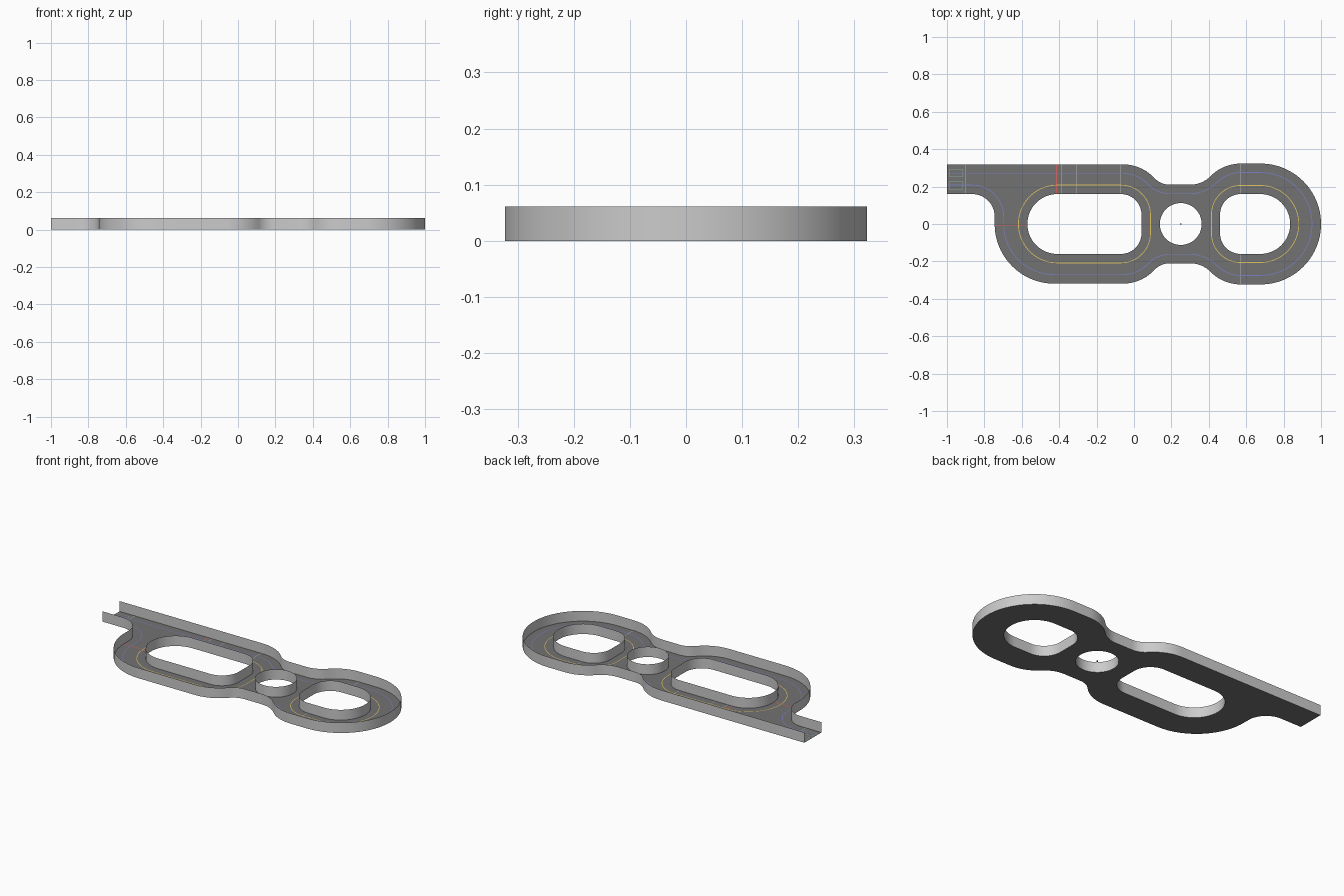
import bpy, bmesh
from math import sin, cos, atan, radians, pi

if "Cube" in bpy.data.objects:
    bpy.data.objects.remove(bpy.data.objects["Cube"])

WALL = 0.061      # wall height
PAINT = 0.0012    # painted markings sit just above the floor
HALF = 0.319      # half width of the long loop
BULB = 0.323      # half width of the round loop


def material(name, rgb):
    m = bpy.data.materials.new(name)
    m.diffuse_color = (*rgb, 1)
    m.use_nodes = True
    m.node_tree.nodes["Principled BSDF"].inputs["Base Color"].default_value = m.diffuse_color
    return m


DARK = material("floor_dark", (0.17, 0.17, 0.17))
YELLOW = material("paint_yellow", (0.75, 0.55, 0.12))
BLUE = material("paint_blue", (0.2, 0.22, 0.55))
RED = material("paint_red", (0.7, 0.12, 0.1))
PALE = material("paint_pale", (0.5, 0.5, 0.5))
GREEN = material("paint_green", (0.25, 0.4, 0.3))


def make(name, bm, mat=None, smooth=False):
    me = bpy.data.meshes.new(name)
    bm.to_mesh(me)
    bm.free()
    ob = bpy.data.objects.new(name, me)
    bpy.context.collection.objects.link(ob)
    if mat:
        me.materials.append(mat)
    if smooth:
        bpy.ops.object.select_all(action='DESELECT')
        ob.select_set(True)
        bpy.context.view_layer.objects.active = ob
        bpy.ops.object.shade_smooth_by_angle(angle=radians(35))
    return ob


def arc(cx, cy, r, a0, a1, n=20):
    return [(cx + r * cos(radians(a0 + (a1 - a0) * i / n)),
             cy + r * sin(radians(a0 + (a1 - a0) * i / n))) for i in range(n + 1)]


def s_curve(xp, yp, xv, yv, xm, d, n=10):
    """Tangent arcs from a peak to a valley, moved inwards by d."""
    s = 1 if xv > xp else -1
    t = 2 * atan((yp - yv) / abs(xv - xp))
    r1, r2 = abs(xm - xp) / sin(t), abs(xv - xm) / sin(t)
    pts = [(xp + s * (r1 - d) * sin(t * i / n), yp - r1 + (r1 - d) * cos(t * i / n))
           for i in range(n + 1)]
    pts += [(xv - s * (r2 + d) * sin(t * i / n), yv + r2 - (r2 + d) * cos(t * i / n))
            for i in range(n - 1, -1, -1)]
    return pts


def outline(d=0.0):
    """Outer edge from the lane end, clockwise, back to the lane end."""
    waist = s_curve(-0.06, HALF, 0.19, 0.21, 0.11, d)
    waist += s_curve(0.57, BULB, 0.30, 0.21, 0.41, d)[::-1]
    end = arc(1 - BULB, 0, BULB - d, 90, -90, 48)
    lower = [(x, -y) for x, y in waist[::-1]]
    left = arc(-0.745 + HALF, 0, HALF - d, -90, -180, 24)
    fillet = arc(-0.865, 0.04, 0.12 + d, 0, 90, 16)
    return [(-1, HALF - d)] + waist + end + lower + left + fillet + [(-1, 0.16 + d)]


def slot(x0, x1, round_right, d=0.0):
    """Opening with one half-round end and one squarer end."""
    h, r = 0.16, 0.11
    s = 1 if round_right else -1
    xr, xs = (x1, x0) if round_right else (x0, x1)
    pts = arc(s * xr - h, 0, h + d, -90, 90, 36)
    pts += arc(s * xs + r, h - r, r + d, 90, 180, 14)
    pts += arc(s * xs + r, r - h, r + d, 180, 270, 14)
    return [(s * x, y) for x, y in pts]


def long_slot(d=0.0):
    return slot(-0.57, 0.04, False, d)


def short_slot(d=0.0):
    return slot(0.46, 0.835, True, d)


def round_hole(d=0.0):
    return arc(0.25, 0, 0.112 + d, 0, 360, 48)[:-1]


def bridge(name, a, za, b, zb, closed, mat=None, smooth=False):
    """Strip of quads between two matching paths."""
    bm = bmesh.new()
    va = [bm.verts.new((x, y, za)) for x, y in a]
    vb = [bm.verts.new((x, y, zb)) for x, y in b]
    n = len(va)
    for i in range(n if closed else n - 1):
        j = (i + 1) % n
        bm.faces.new((va[i], va[j], vb[j], vb[i]))
    return make(name, bm, mat, smooth)


def painted_rect(name, x0, x1, y0, y1, mat):
    return bridge(name, [(x0, y0), (x1, y0)], PAINT, [(x0, y1), (x1, y1)], PAINT, False, mat)


# floor plate with three openings
bm = bmesh.new()
for loop in (outline(), long_slot(), short_slot(), round_hole()):
    vs = [bm.verts.new((x, y, 0)) for x, y in loop]
    for i, v in enumerate(vs):
        bm.edges.new((v, vs[(i + 1) % len(vs)]))
bmesh.ops.triangle_fill(bm, use_beauty=True, use_dissolve=False,
                        edges=bm.edges[:], normal=(0, 0, 1))
for f in bm.faces:
    if f.normal.z < 0:
        f.normal_flip()
make("floor", bm, DARK)

# thin walls, open at the lane end
for name, path, closed in (("outer_wall", outline, False),
                           ("long_opening_wall", long_slot, True),
                           ("short_opening_wall", short_slot, True),
                           ("round_opening_wall", round_hole, True)):
    bridge(name, path(), 0, path(), WALL, closed, None, True)

# painted lines following the walls
W = 0.002
for name, path, d, closed, mat in (("outer_line", outline, 0.048, False, BLUE),
                                   ("long_loop_line", long_slot, 0.048, True, YELLOW),
                                   ("short_loop_line", short_slot, 0.046, True, YELLOW)):
    bridge(name, path(d + W), PAINT, path(d - W), PAINT, closed, mat)

# lines across the track
for name, x, y0, y1, w, mat in (("start_line", -0.415, 0.162, HALF, 0.003, RED),
                                ("grid_line_a", -0.39, 0.162, HALF, 0.0015, PALE),
                                ("grid_line_b", -0.305, 0.162, HALF, 0.0015, PALE),
                                ("sector_line_a", -0.07, 0.162, HALF, 0.0015, PALE),
                                ("sector_line_b", 0.57, 0.162, BULB, 0.0015, PALE),
                                ("sector_line_c", 0.57, -BULB, -0.162, 0.0015, PALE),
                                ("lane_line", -0.90, 0.162, HALF, 0.0015, PALE)):
    painted_rect(name, x - w, x + w, y0, y1, mat)
painted_rect("side_line", -0.744, -0.571, -0.012, -0.007, RED)

# two parking boxes in the lane
for i, y in enumerate((0.185, 0.25)):
    for j, (x0, x1, y0, y1) in enumerate(((-0.99, -0.915, y, y + 0.003),
                                          (-0.99, -0.915, y + 0.042, y + 0.045),
                                          (-0.99, -0.987, y, y + 0.045),
                                          (-0.918, -0.915, y, y + 0.045))):
        painted_rect(f"parking_box_{i}_{j}", x0, x1, y0, y1, GREEN)

# tiny marker in the middle of the round opening
bm = bmesh.new()
bmesh.ops.create_cone(bm, cap_ends=True, segments=8, radius1=0.004, radius2=0.004, depth=0.006)
bmesh.ops.translate(bm, verts=bm.verts, vec=(0.25, 0, 0.003))
make("centre_marker", bm, DARK)
